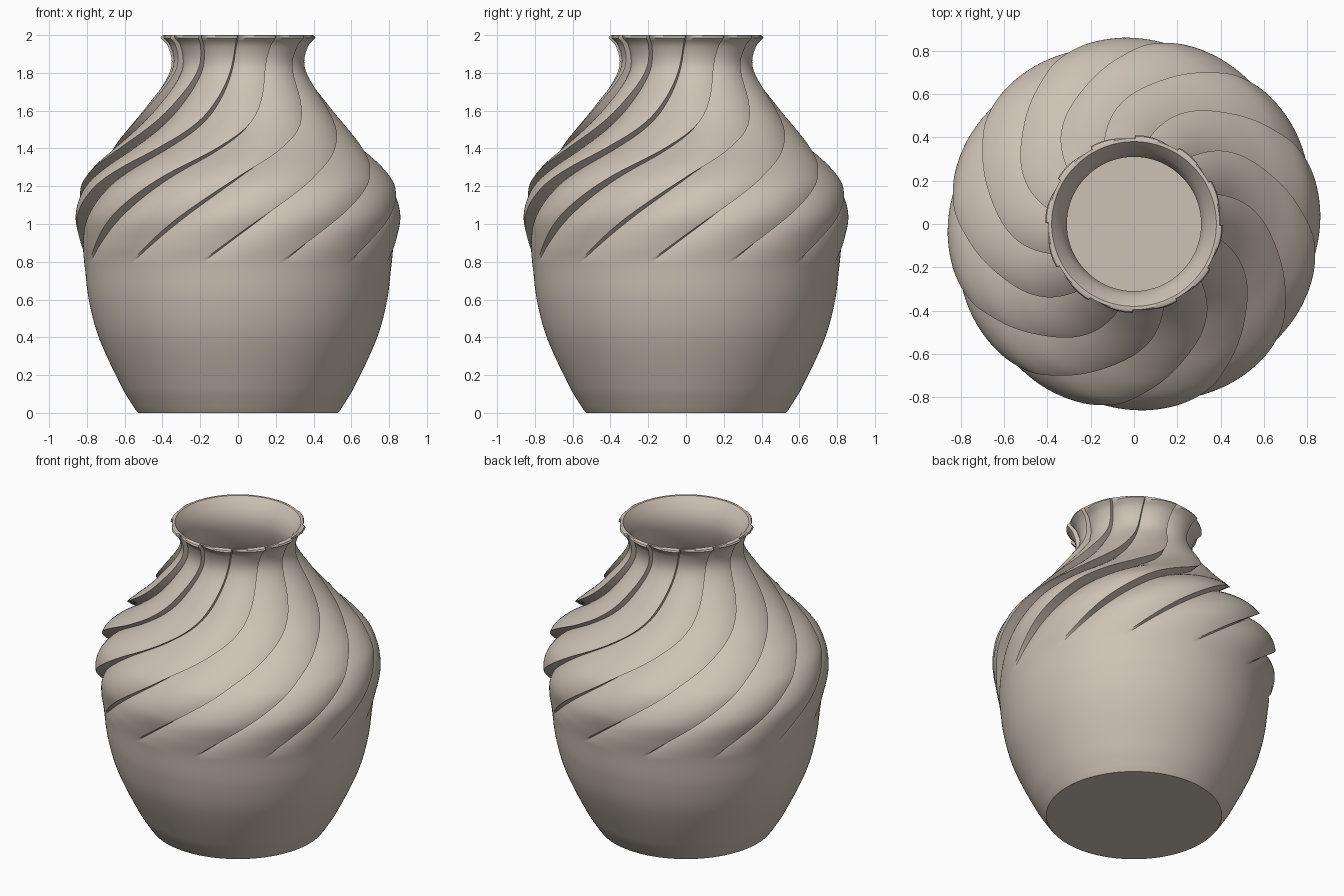
import bpy, bmesh
from math import sin, cos, radians, pi

cube = bpy.data.objects.get("Cube")
if cube:
    bpy.data.objects.remove(cube, do_unlink=True)

PETALS = 12
SAMPLES = 22      # columns per petal
ROWS = 130        # rings on the outer wall
RIM_Z = 1.985

# (height, value) control points
OUTER = [(0.02, .545), (.13, .612), (.4, .737), (.6, .79), (.8, .815), (.9, .835),
         (1.05, .862), (1.2, .835), (1.3, .765), (1.4, .67), (1.53, .56),
         (1.64, .475), (1.78, .376), (1.86, .352), (1.95, .376), (RIM_Z, .41)]
DEPTH = [(.8, 0), (.9, .025), (1.05, .062), (1.25, .085), (1.45, .08),
         (1.65, .06), (1.85, .03), (RIM_Z, .025)]
TWIST = [(0.02, -11), (.7, -22), (.82, -11), (1.25, 31), (1.4, 51), (1.5, 64),
         (1.6, 73), (1.8, 84), (RIM_Z, 90)]
INNER = [(.06, .5), (.15, .56), (.4, .67), (.7, .74), (1.0, .75), (1.2, .7),
         (1.35, .6), (1.5, .48), (1.65, .375), (1.78, .32), (1.87, .31),
         (1.95, .338), (1.985, .368)]


def curve(points, z):
    """Smooth value at height z through the control points."""
    if z <= points[0][0]:
        return points[0][1]
    if z >= points[-1][0]:
        return points[-1][1]
    i = next(k for k in range(len(points) - 1) if z <= points[k + 1][0])

    def slope(k):
        a, b = points[max(k - 1, 0)], points[min(k + 1, len(points) - 1)]
        return (b[1] - a[1]) / (b[0] - a[0])
    (z0, v0), (z1, v1) = points[i], points[i + 1]
    h = z1 - z0
    t = (z - z0) / h
    return ((2*t**3 - 3*t*t + 1) * v0 + (t**3 - 2*t*t + t) * h * slope(i)
            + (3*t*t - 2*t**3) * v1 + (t**3 - t*t) * h * slope(i + 1))


def petal(u):
    """Rounded swell across one petal, ending in a sharp step."""
    return 1 - ((u - .88) / .88) ** 2


bm = bmesh.new()


def ring(z, radius, depth=0.0, twist=90.0):
    verts = []
    for p in range(PETALS):
        for s in range(SAMPLES):
            u = .97 * s / (SAMPLES - 1)
            a = radians(twist - 90) + (p + u) * 2 * pi / PETALS
            r = radius - depth * (1 - petal(u))
            verts.append(bm.verts.new((r * cos(a), r * sin(a), z)))
    return verts


# Outer wall with swirling petals that fade out at the shoulder
rings = [ring(0, .53, 0, curve(TWIST, 0))]
for i in range(ROWS):
    z = .02 + (RIM_Z - .02) * i / (ROWS - 1)
    depth = max(0, curve(DEPTH, z))
    rings.append(ring(z, curve(OUTER, z), depth, curve(TWIST, z)))

# Rim lip, then the plain inner wall down to the floor
rings.append(ring(1.995, .405, .015))
rings.append(ring(2, .395))
rings.append(ring(2, .38))
for i in range(50):
    z = RIM_Z - (RIM_Z - .06) * i / 49
    rings.append(ring(z, curve(INNER, z)))

# Skin the rings and close the base and the inner floor
for low, high in zip(rings, rings[1:]):
    for j in range(len(low)):
        k = (j + 1) % len(low)
        bm.faces.new((low[j], low[k], high[k], high[j]))
bm.faces.new(list(reversed(rings[0])))
bm.faces.new(rings[-1])
bmesh.ops.recalc_face_normals(bm, faces=bm.faces)

mesh = bpy.data.meshes.new("swirl_vase")
bm.to_mesh(mesh)
bm.free()
vase = bpy.data.objects.new("swirl_vase", mesh)
bpy.context.collection.objects.link(vase)

# Clay colour
clay = bpy.data.materials.new("warm_clay")
clay.use_nodes = True
COLOUR = (.61, .54, .46, 1)
clay.diffuse_color = COLOUR
clay.node_tree.nodes["Principled BSDF"].inputs["Base Color"].default_value = COLOUR
mesh.materials.append(clay)

bpy.ops.object.select_all(action='DESELECT')
vase.select_set(True)
bpy.context.view_layer.objects.active = vase
bpy.ops.object.shade_smooth_by_angle(angle=radians(35))
